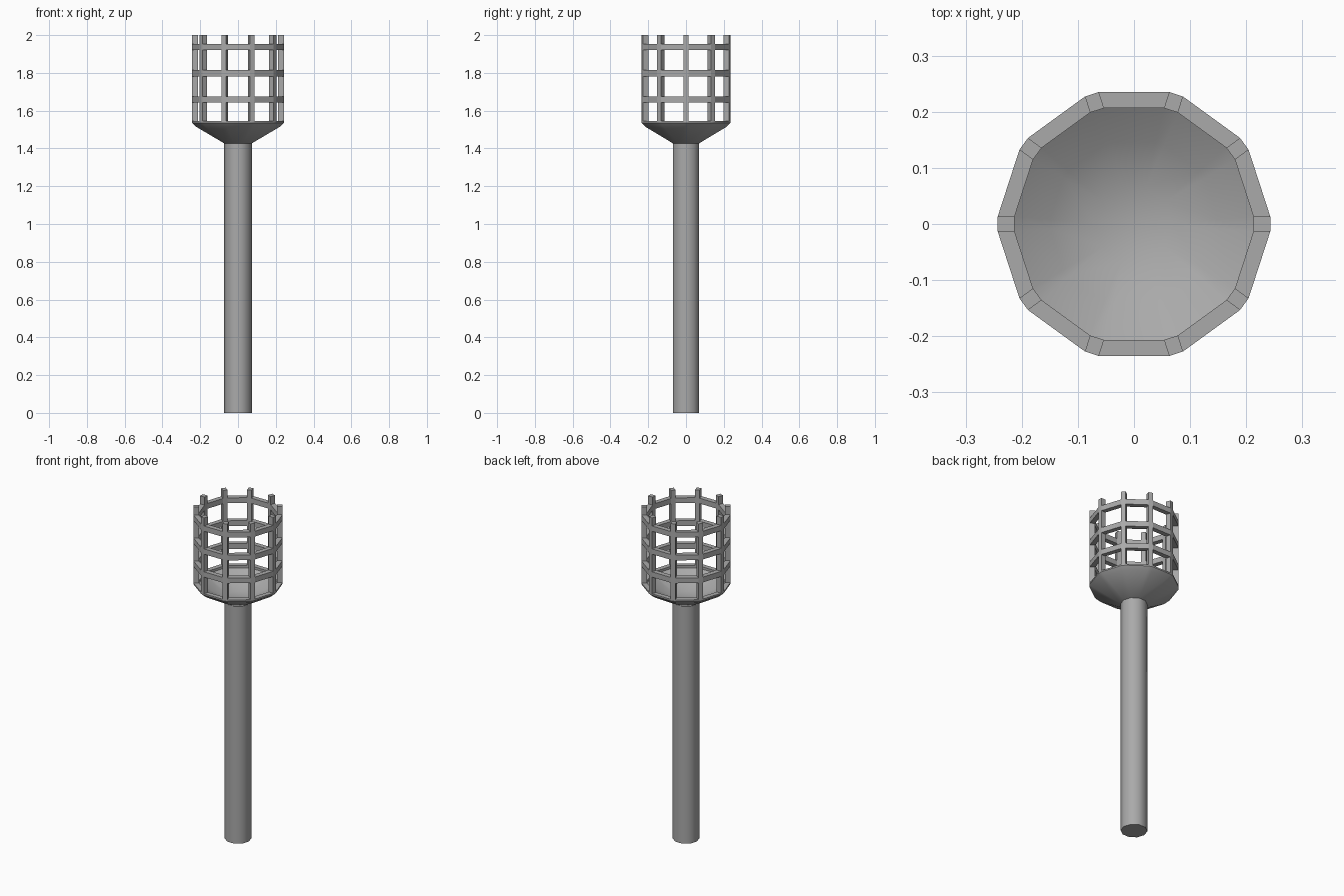
import bpy, bmesh, math
from mathutils import Vector

cube = bpy.data.objects.get("Cube")
if cube:
    bpy.data.objects.remove(cube, do_unlink=True)

SIDES = 10
OUTER, INNER, HALF = 0.243, 0.213, 0.013

metal = bpy.data.materials.new("grey_metal")
metal.use_nodes = True
metal.diffuse_color = (0.4, 0.4, 0.4, 1)
metal.node_tree.nodes["Principled BSDF"].inputs["Base Color"].default_value = (0.4, 0.4, 0.4, 1)


def corner(k, r, half, z):
    """Point on post k: radius r along its axis, offset half sideways."""
    a = math.tau * k / SIDES
    return Vector((r * math.cos(a) - half * math.sin(a),
                   r * math.sin(a) + half * math.cos(a), z))


def prism(bm, corners, z0, z1, ends=True):
    """Upright prism; corners are (post, radius, half), sides 1 and 3 optional."""
    low = [bm.verts.new(corner(*c, z0)) for c in corners]
    high = [bm.verts.new(corner(*c, z1)) for c in corners]
    bm.faces.new(low[::-1])
    bm.faces.new(high)
    for i in range(4):
        if ends or i % 2 == 0:
            j = (i + 1) % 4
            bm.faces.new((low[i], low[j], high[j], high[i]))


def loft(bm, profile):
    """Skin of rings (radius, half width, height), capped at both ends."""
    rings = [[bm.verts.new(corner(k, r, s * h, z))
              for k in range(SIDES) for s in (-1, 1)] for r, h, z in profile]
    n = 2 * SIDES
    for a, b in zip(rings, rings[1:]):
        for i in range(n):
            j = (i + 1) % n
            bm.faces.new((a[i], a[j], b[j], b[i]))
    bm.faces.new(rings[0][::-1])
    bm.faces.new(rings[-1])
    bmesh.ops.remove_doubles(bm, verts=bm.verts, dist=0.0001)


def finish(bm, name, smooth=None):
    bmesh.ops.recalc_face_normals(bm, faces=bm.faces)
    mesh = bpy.data.meshes.new(name)
    bm.to_mesh(mesh)
    bm.free()
    mesh.materials.append(metal)
    obj = bpy.data.objects.new(name, mesh)
    bpy.context.collection.objects.link(obj)
    if smooth:
        bpy.ops.object.select_all(action='DESELECT')
        obj.select_set(True)
        bpy.context.view_layer.objects.active = obj
        bpy.ops.object.shade_smooth_by_angle(angle=math.radians(smooth))


# Ten-sided handle
bm = bmesh.new()
loft(bm, [(0.073, 0, 0), (0.073, 0, 1.427)])
finish(bm, "handle", 40)

# Flared bowl, hollow on top
bm = bmesh.new()
loft(bm, [(0.073, 0, 1.427), (0.222, HALF, 1.515), (OUTER, HALF, 1.535),
          (OUTER, HALF, 1.544), (INNER, HALF, 1.544), (INNER, HALF, 1.53),
          (0.15, 0.008, 1.49), (0.07, 0, 1.455)])
finish(bm, "bowl", 40)

# Upright posts of the cage
bm = bmesh.new()
for k in range(SIDES):
    prism(bm, [(k, INNER, -HALF), (k, OUTER, -HALF),
               (k, OUTER, HALF), (k, INNER, HALF)], 1.544, 2)
finish(bm, "cage_posts")

# Three hoops of straight bars between the posts
bm = bmesh.new()
for z in (1.66, 1.798, 1.936):
    for k in range(SIDES):
        prism(bm, [(k, INNER, HALF), (k + 1, INNER, -HALF),
                   (k + 1, OUTER, -HALF), (k, OUTER, HALF)],
              z - 0.016, z + 0.016, ends=False)
finish(bm, "cage_hoops")
